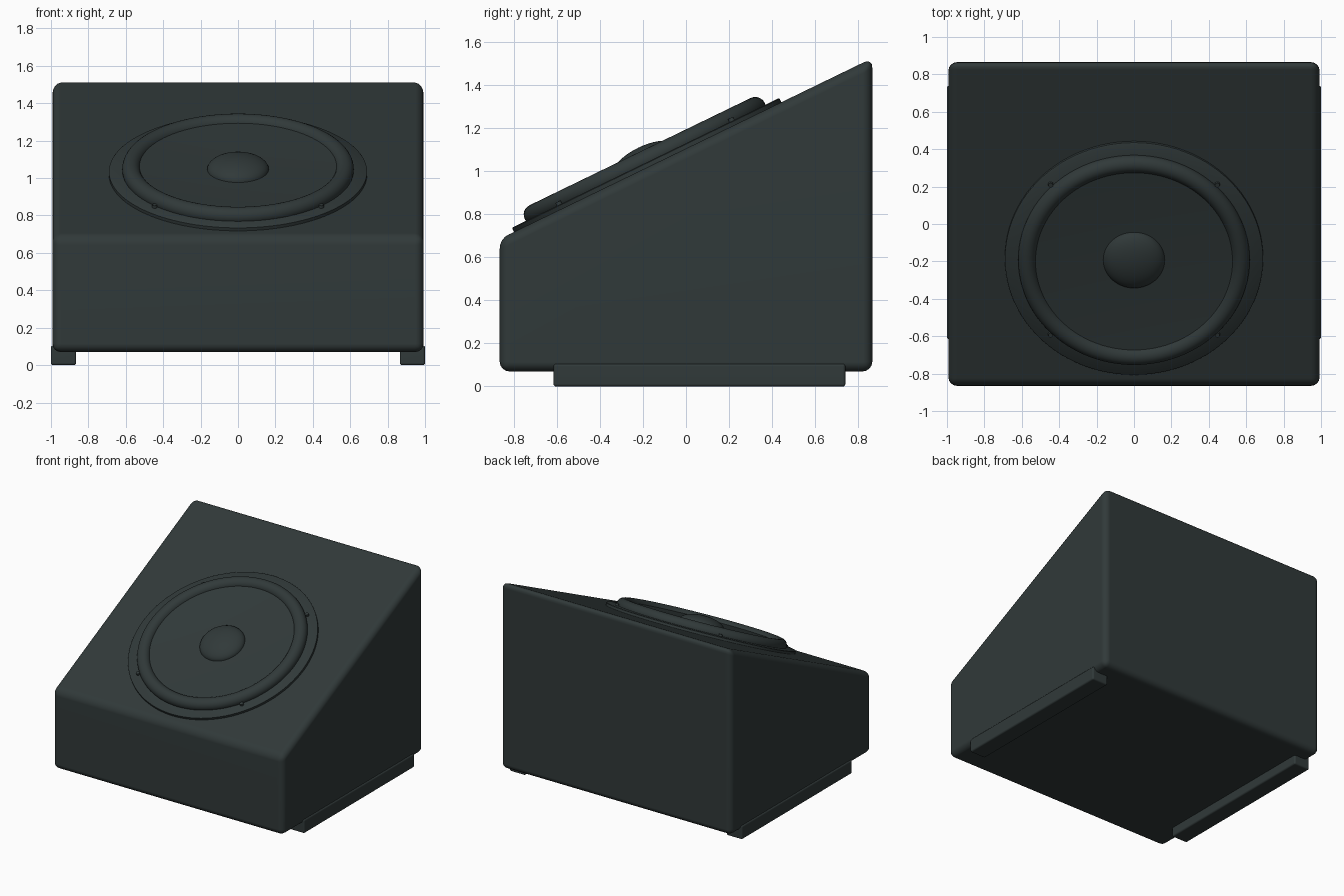
import bpy, bmesh, math
from mathutils import Matrix, Vector

cube = bpy.data.objects.get("Cube")
if cube:
    bpy.data.objects.remove(cube, do_unlink=True)

finish = bpy.data.materials.new("dark slate")
finish.use_nodes = True
colour = (0.030, 0.041, 0.041, 1)
finish.diffuse_color = colour
finish.node_tree.nodes["Principled BSDF"].inputs["Base Color"].default_value = colour

SLOPE = 0.485
TILT = math.atan(SLOPE)


def slope_z(y):
    return 1.51 + SLOPE * (y - 0.835)


def finish_object(name, bm, weighted=False, angle=40):
    bmesh.ops.recalc_face_normals(bm, faces=bm.faces)
    mesh = bpy.data.meshes.new(name)
    bm.to_mesh(mesh)
    bm.free()
    mesh.materials.append(finish)
    obj = bpy.data.objects.new(name, mesh)
    bpy.context.collection.objects.link(obj)
    bpy.ops.object.select_all(action='DESELECT')
    obj.select_set(True)
    bpy.context.view_layer.objects.active = obj
    bpy.ops.object.shade_smooth_by_angle(angle=math.radians(angle))
    if weighted:
        obj.modifiers.new("Flat panels", 'WEIGHTED_NORMAL').keep_sharp = True
    return obj


def prism(name, profile, x0, x1, radius):
    """Extrude a side profile (y, z) across x and round every edge."""
    bm = bmesh.new()
    face = bm.faces.new([bm.verts.new((x0, y, z)) for y, z in profile])
    ext = bmesh.ops.extrude_face_region(bm, geom=[face])
    moved = [v for v in ext["geom"] if isinstance(v, bmesh.types.BMVert)]
    bmesh.ops.translate(bm, verts=moved, vec=(x1 - x0, 0, 0))
    bmesh.ops.recalc_face_normals(bm, faces=bm.faces)
    bmesh.ops.bevel(bm, geom=bm.edges[:], offset=radius, segments=4,
                    profile=0.5, affect='EDGES')
    return finish_object(name, bm, weighted=True)


# Driver axis stands square on the sloping baffle
CENTRE_Y = -0.178
BAFFLE = (Matrix.Translation((0, CENTRE_Y, slope_z(CENTRE_Y)))
          @ Matrix.Rotation(TILT, 4, 'X'))


def lathe(name, profile, steps=96):
    """Spin a (radius, height) profile around the driver axis."""
    bm = bmesh.new()
    verts = [bm.verts.new((r, 0, h)) for r, h in profile]
    edges = [bm.edges.new(pair) for pair in zip(verts, verts[1:])]
    bmesh.ops.spin(bm, geom=verts + edges, cent=(0, 0, 0), axis=(0, 0, 1),
                   angle=math.tau, steps=steps)
    bmesh.ops.remove_doubles(bm, verts=bm.verts, dist=0.0005)
    obj = finish_object(name, bm)
    obj.matrix_world = BAFFLE
    return obj


# Wedge cabinet
BACK = 0.865
prism("cabinet", [(-BACK, 0.07), (BACK, 0.07), (BACK, slope_z(BACK)),
                  (-BACK, slope_z(-BACK))], -0.992, 0.992, 0.045)

# Runner feet
for side, x0, x1 in (("left", 0.865, 1.0), ("right", -1.0, -0.865)):
    prism(side + "_foot", [(-0.615, 0), (0.74, 0), (0.74, 0.105),
                           (-0.615, 0.105)], x0, x1, 0.012)

# Mounting flange
lathe("driver_flange", [(0.5, -0.01), (0.69, -0.01), (0.69, 0.018),
                        (0.685, 0.022), (0.5, 0.022)])

# Rolled surround
roll = [(0.571 + 0.048 * math.cos(math.tau * i / 24),
         0.032 + 0.048 * math.sin(math.tau * i / 24)) for i in range(25)]
lathe("driver_surround", roll)

# Shallow cone
lathe("driver_cone", [(0.535, 0.05), (0.0, 0.025)])

# Dust cap
cap = [(0.165 * math.cos(math.pi / 2 * i / 10),
        0.03 + 0.07 * math.sin(math.pi / 2 * i / 10)) for i in range(11)]
lathe("dust_cap", cap)

# Flange screws
for i in range(4):
    a = math.radians(45 + 90 * i)
    bm = bmesh.new()
    bmesh.ops.create_cone(bm, cap_ends=True, segments=16, radius1=0.015,
                          radius2=0.013, depth=0.03)
    screw = finish_object("flange_screw_%d" % (i + 1), bm)
    spot = Vector((0.63 * math.cos(a), 0.63 * math.sin(a), 0.022))
    screw.matrix_world = BAFFLE @ Matrix.Translation(spot)
